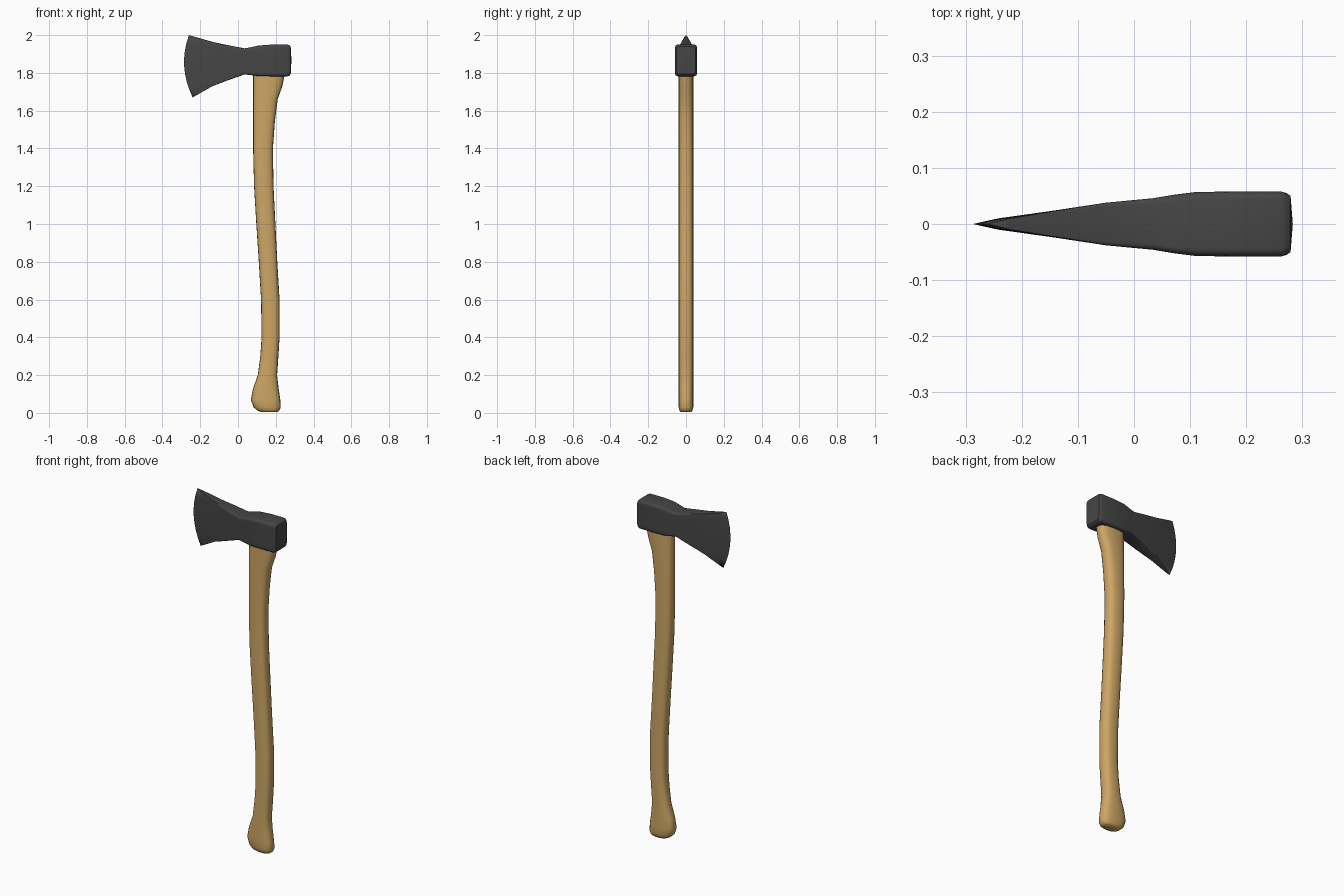
import bpy, bmesh, math

if "Cube" in bpy.data.objects:
    bpy.data.objects.remove(bpy.data.objects["Cube"])


def material(name, color):
    m = bpy.data.materials.new(name)
    m.diffuse_color = color
    m.use_nodes = True
    m.node_tree.nodes["Principled BSDF"].inputs["Base Color"].default_value = m.diffuse_color
    return m


def loft(name, rings, mat, angle, bulge=(0, 0, 0)):
    """Skin closed rings of equal length and cap both ends."""
    bm = bmesh.new()
    loops = [[bm.verts.new(p) for p in ring] for ring in rings]
    n = len(loops[0])
    for a, b in zip(loops, loops[1:]):
        for i in range(n):
            j = (i + 1) % n
            bm.faces.new((a[i], a[j], b[j], b[i]))
    bm.faces.new(loops[0])
    last = bm.faces.new(loops[-1])
    if any(bulge):
        c = last.calc_center_median()
        poke = bmesh.ops.poke(bm, faces=[last])
        for v in poke["verts"]:
            v.co = [c[k] + bulge[k] for k in range(3)]
    bmesh.ops.remove_doubles(bm, verts=bm.verts, dist=0.0002)
    bmesh.ops.recalc_face_normals(bm, faces=bm.faces)
    mesh = bpy.data.meshes.new(name)
    bm.to_mesh(mesh)
    bm.free()
    ob = bpy.data.objects.new(name, mesh)
    bpy.context.collection.objects.link(ob)
    mesh.materials.append(mat)
    bpy.ops.object.select_all(action='DESELECT')
    ob.select_set(True)
    bpy.context.view_layer.objects.active = ob
    bpy.ops.object.shade_smooth_by_angle(angle=math.radians(angle))
    return ob


# Head: rounded rectangles along x, bowed towards the cutting edge
# (x top, x middle, x bottom, half thickness, z bottom, z top, corner radius)
HEAD = [
    (-.26, -.285, -.24, .0004, 1.67, 2.0, .0001),
    (-.222, -.242, -.205, .010, 1.690, 1.989, .001),
    (-.13, -.135, -.135, .025, 1.730, 1.963, .003),
    (-.05, -.05, -.05, .038, 1.762, 1.946, .006),
    (.035, .035, .035, .046, 1.792, 1.930, .010),
    (.07, .07, .07, .052, 1.788, 1.936, .012),
    (.11, .11, .11, .057, 1.783, 1.945, .014),
    (.18, .18, .18, .058, 1.782, 1.950, .015),
    (.262, .262, .262, .058, 1.782, 1.950, .015),
    (.272, .272, .272, .055, 1.785, 1.947, .015),
    (.279, .279, .279, .050, 1.793, 1.940, .014),
]


def head_ring(xt, xm, xb, h, zb, zt, r):
    mid, half = (zt + zb) / 2, (zt - zb) / 2
    side = [(h, (half - r) * k / 4) for k in range(-3, 4)]
    corner = [(h - r + r * math.cos(a), half - r + r * math.sin(a))
              for a in (math.pi / 8 * k for k in range(5))]
    right = [(y, -z) for y, z in reversed(corner)] + side + corner
    ring = []
    for y, z in right + [(-y, z) for y, z in reversed(right)]:
        s = z / half
        x = xm + s * (xt - xb) / 2 + s * s * ((xt + xb) / 2 - xm)
        ring.append((x, y, mid + z))
    return ring


loft("axe_head", [head_ring(*s) for s in HEAD],
     material("dark_steel", (.06, .06, .06, 1)), 35, (.004, 0, 0))

# Handle: rounded sections stacked along z (z, left x, right x, half depth)
HANDLE = [
    (.004, .125, .208, .026), (.012, .103, .219, .034),
    (.03, .082, .226, .039), (.07, .068, .224, .039),
    (.13, .080, .215, .039), (.20, .105, .207, .039),
    (.30, .118, .214, .039), (.40, .125, .220, .039),
    (.60, .122, .220, .039), (.80, .110, .208, .039),
    (1.0, .097, .198, .039), (1.2, .085, .188, .039),
    (1.4, .080, .185, .039), (1.54, .080, .195, .039),
    (1.66, .080, .210, .039), (1.73, .080, .235, .039),
    (1.79, .080, .247, .039),
]


def handle_ring(z, left, right, depth, n=20, power=.75):
    c, w = (left + right) / 2, (right - left) / 2
    ring = []
    for i in range(n):
        a = 2 * math.pi * i / n
        ca, sa = math.cos(a), math.sin(a)
        ring.append((c + w * math.copysign(abs(ca) ** power, ca),
                     depth * math.copysign(abs(sa) ** power, sa), z))
    return ring


loft("axe_handle", [handle_ring(*s) for s in HANDLE],
     material("wood", (.61, .38, .13, 1)), 50)
